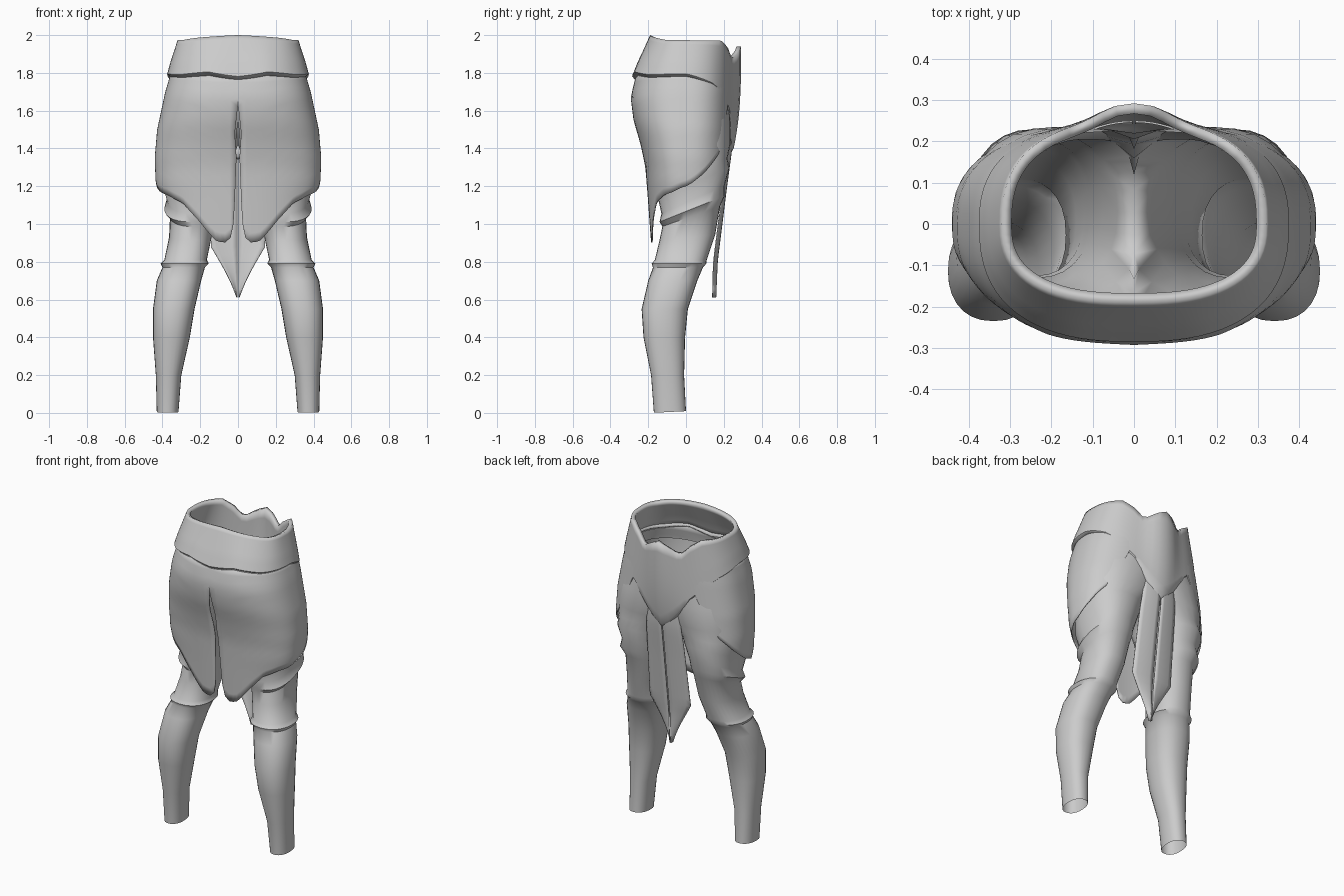
import bpy, bmesh, math

if "Cube" in bpy.data.objects:
    bpy.data.objects.remove(bpy.data.objects["Cube"], do_unlink=True)

# one plain cloth colour
cloth = bpy.data.materials.new("grey_cloth")
cloth.use_nodes = True
cloth.diffuse_color = (0.6, 0.6, 0.6, 1)
cloth.node_tree.nodes["Principled BSDF"].inputs["Base Color"].default_value = (0.6, 0.6, 0.6, 1)


def interp(table, x):
    """Linear lookup in a short list of (key, value) pairs."""
    if x <= table[0][0]:
        return table[0][1]
    for (a, va), (b, vb) in zip(table, table[1:]):
        if x <= b:
            return va + (vb - va) * (x - a) / (b - a)
    return table[-1][1]


def power(value, exponent):
    return math.copysign(abs(value) ** exponent, value)


def outline(degrees, rx, front, back, exponent=0.8):
    """Point on a squarish oval, measured from the front centre round the side."""
    t = math.radians(degrees)
    c = -power(math.cos(t), exponent)
    return rx * power(math.sin(t), exponent), c * (back if c > 0 else front)


def sheet(name, point, columns, rows, closed=False, thickness=0.0):
    """Mirrored, smooth surface from point(u, v), with u and v in 0..1."""
    bm = bmesh.new()
    count = columns if closed else columns + 1
    grid = [[bm.verts.new(point(i / columns, j / rows)) for i in range(count)]
            for j in range(rows + 1)]
    for low, high in zip(grid, grid[1:]):
        for i in range(columns):
            k = (i + 1) % count
            quad = (low[i], low[k], high[k], high[i])
            # leave the centre plane open so the halves join
            if any(v.co.x > 0.0005 for v in quad):
                bm.faces.new(quad)
    bmesh.ops.delete(bm, geom=[v for v in bm.verts if not v.link_faces], context="VERTS")
    mesh = bpy.data.meshes.new(name)
    bm.to_mesh(mesh)
    bm.free()
    mesh.materials.append(cloth)
    obj = bpy.data.objects.new(name, mesh)
    bpy.context.collection.objects.link(obj)
    mirror = obj.modifiers.new("mirror", "MIRROR")
    mirror.merge_threshold = 0.001
    if thickness:
        solid = obj.modifiers.new("thickness", "SOLIDIFY")
        solid.thickness = thickness
        solid.offset = -1
    bpy.ops.object.select_all(action="DESELECT")
    obj.select_set(True)
    bpy.context.view_layer.objects.active = obj
    bpy.ops.object.shade_smooth_by_angle(angle=math.radians(45))
    return obj


# waist band: sloping collar with a notched top and a long point at the back
band_low = [(0, 1.757), (20, 1.785), (50, 1.77), (90, 1.775), (120, 1.72),
            (140, 1.65), (155, 1.57), (165, 1.48), (180, 1.34)]
band_high = [(0, 2.0), (40, 1.985), (60, 1.975), (135, 1.97), (150, 1.93),
             (162, 1.87), (172, 1.91), (180, 1.94)]
band_lean = [(0, 0), (0.1, 0), (0.4, 0.3), (1, 1)]


def band_point(u, v):
    angle = 180 * u
    lean = interp(band_lean, v)
    tuck = 0.02 * max(0, 1 - v / 0.1)
    x, y = outline(angle, 0.375 - 0.055 * lean - tuck, 0.285 - 0.095 * lean - tuck, 0.25 - tuck)
    ridge = 0.042 * math.exp(-((180 - angle) / 13) ** 2)
    low, high = interp(band_low, angle), interp(band_high, angle)
    return x, y + ridge * (1 - 1.3 * (1 - v) ** 3), low + (high - low) * v


sheet("waist_band", band_point, 36, 10, thickness=0.025)

# hip skirt: flared shell, slit at the front, hem sweeping up to the back
skirt_hem = [(0, 1.0), (3, 0.93), (7, 0.9), (13, 0.91), (17, 0.94), (27, 1.02),
             (41, 1.11), (58, 1.15), (75, 1.17), (90, 1.2), (110, 1.28),
             (130, 1.37), (140, 1.45), (150, 1.6), (160, 1.76)]
skirt_side = [(0.9, 0.38), (1.1, 0.405), (1.22, 0.436), (1.35, 0.441), (1.5, 0.428),
              (1.7, 0.385), (1.8, 0.355)]
skirt_front = [(0.9, 0.185), (1.15, 0.203), (1.3, 0.215), (1.42, 0.24), (1.55, 0.278),
               (1.67, 0.293), (1.8, 0.262)]
slit = [(0.9, 0.03), (1.1, 0.018), (1.35, 0.008), (1.48, 0.017), (1.63, 0)]


def skirt_point(u, v):
    angle = 160 * u
    hem = interp(skirt_hem, angle)
    z = hem + (1.8 - hem) * v
    x, y = outline(angle, interp(skirt_side, z), interp(skirt_front, z), 0.245)
    return max(x, interp(slit, z)), y, z


sheet("hip_skirt", skirt_point, 48, 18, thickness=0.006)

# trouser legs: z, inner x, outer x, front y, back y, tilt towards the back
leg_rings = [
    (0.005, 0.315, 0.43, -0.17, 0, 0.05), (0.2, 0.3, 0.435, -0.185, -0.01, 0),
    (0.4, 0.255, 0.45, -0.225, -0.005, 0), (0.55, 0.23, 0.45, -0.235, 0.01, 0),
    (0.7, 0.195, 0.43, -0.2, 0.06, 0), (0.77, 0.175, 0.4, -0.175, 0.09, 0),
    (0.79, 0.155, 0.41, -0.182, 0.107, 0), (0.81, 0.165, 0.39, -0.165, 0.11, 0),
    (0.93, 0.14, 0.365, -0.14, 0.155, 0.1), (1.04, 0.12, 0.36, -0.125, 0.18, 0.35),
    (1.08, 0.11, 0.39, -0.14, 0.205, 0.4), (1.13, 0.1, 0.375, -0.13, 0.205, 0.45),
    (1.22, 0.075, 0.4, -0.15, 0.23, 0.4), (1.31, 0.04, 0.4, -0.16, 0.22, 0.2),
    (1.42, -0.03, 0.405, -0.18, 0.235, 0), (1.55, -0.12, 0.395, -0.21, 0.235, 0),
    (1.72, -0.25, 0.35, -0.23, 0.225, 0)]


def leg_point(u, v):
    z, x0, x1, y0, y1, tilt = leg_rings[round(v * (len(leg_rings) - 1))]
    x, y = outline(360 * u, (x1 - x0) / 2, (y1 - y0) / 2, (y1 - y0) / 2, 0.88)
    return max(0, x + (x0 + x1) / 2), y + (y0 + y1) / 2, z + tilt * y


sheet("trouser_legs", leg_point, 28, len(leg_rings) - 1, closed=True)

# coat tails: pair of hanging strips that taper to a point
tail_width = [(0.61, 0.004), (0.68, 0.03), (0.76, 0.07), (0.88, 0.14), (1.3, 0.125), (1.6, 0.1)]
tail_depth = [(0.61, 0.16), (0.8, 0.168), (1.0, 0.193), (1.2, 0.218), (1.4, 0.245), (1.6, 0.25)]


def tail_point(u, v):
    z = 0.61 + 0.99 * v
    across = 1 - u
    return 0.004 + interp(tail_width, z) * across, interp(tail_depth, z) - 0.02 * across ** 2, z


sheet("coat_tails", tail_point, 5, 22, thickness=0.005)
